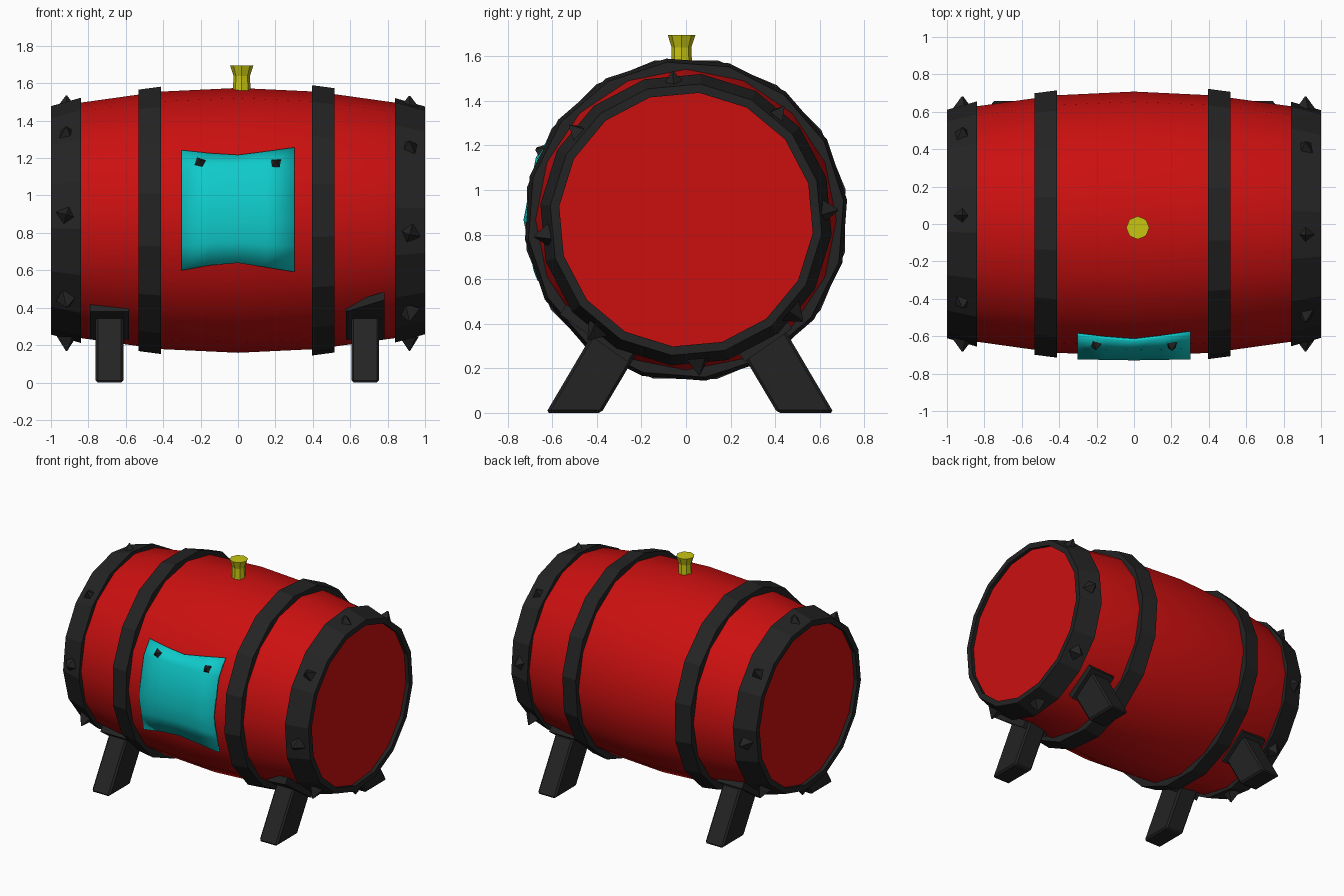
import bpy, bmesh
from math import sin, cos, pi, radians, asin
from mathutils import Matrix, Vector

if "Cube" in bpy.data.objects:
    bpy.data.objects.remove(bpy.data.objects["Cube"])

CZ = 0.867  # height of the barrel axis
SIDES = 16


def material(name, rgb):
    m = bpy.data.materials.new(name)
    m.diffuse_color = (*rgb, 1)
    m.use_nodes = True
    m.node_tree.nodes["Principled BSDF"].inputs["Base Color"].default_value = m.diffuse_color
    return m


RED = material("red_paint", (0.6, 0.005, 0.005))
IRON = material("dark_iron", (0.017, 0.017, 0.017))
CYAN = material("cyan_sheet", (0.005, 0.6, 0.6))
BRASS = material("yellow_stopper", (0.58, 0.56, 0.005))


def finish(bm, name, mat, smooth=None):
    bmesh.ops.recalc_face_normals(bm, faces=bm.faces)
    me = bpy.data.meshes.new(name)
    bm.to_mesh(me)
    bm.free()
    ob = bpy.data.objects.new(name, me)
    bpy.context.collection.objects.link(ob)
    me.materials.append(mat)
    if smooth:
        bpy.ops.object.select_all(action='DESELECT')
        bpy.context.view_layer.objects.active = ob
        ob.select_set(True)
        bpy.ops.object.shade_smooth_by_angle(angle=radians(smooth))
    return ob


def polar(x, r, deg):
    a = radians(deg)
    return Vector((x, r * cos(a), CZ + r * sin(a)))


def revolve(name, mat, profile, phase=0, hollow=False, smooth=None):
    """Turn (x, radius) points around the barrel axis."""
    bm = bmesh.new()
    rings = [[bm.verts.new(polar(x, r, phase + 360 * i / SIDES)) for i in range(SIDES)]
             for x, r in profile]
    pairs = list(zip(rings, rings[1:]))
    if hollow:
        pairs.append((rings[-1], rings[0]))
    else:
        bm.faces.new(rings[0])
        bm.faces.new(rings[-1])
    for a, b in pairs:
        for i in range(SIDES):
            j = (i + 1) % SIDES
            bm.faces.new((a[i], a[j], b[j], b[i]))
    return finish(bm, name, mat, smooth)


def add_spike(bm, x, r, deg, size, height, spin):
    """Four-sided pyramid pointing straight out from the barrel axis."""
    out = polar(x, 1, deg) - Vector((x, 0, CZ))
    rot = out.to_track_quat('Z', 'X').to_matrix().to_4x4()
    m = Matrix.Translation(polar(x, r + height / 2, deg)) @ rot @ Matrix.Rotation(radians(spin), 4, 'Z')
    bmesh.ops.create_cone(bm, cap_ends=True, segments=4, radius1=size, radius2=0.004,
                          depth=height, matrix=m)


# Barrel body with bulging staves and flat heads
half = [(0.97, 0.592), (0.85, 0.628), (0.42, 0.688)]
revolve("barrel_body", RED,
        [(-x, r) for x, r in half] + [(0, 0.708)] + half[::-1], smooth=40)

# Iron hoops, end hoops carry spikes
for side, s, end_phase, mid_phase, spike_phase in (("left", -1, 4, 11, -4), ("right", 1, 16.5, 7, 5)):
    revolve(side + "_end_hoop", IRON,
            [(s * 1.0, 0.572), (s * 1.0, 0.612), (s * 0.84, 0.657), (s * 0.84, 0.59)],
            end_phase, hollow=True)
    dx = -0.017 if s < 0 else 0
    revolve(side + "_middle_hoop", IRON,
            [(s * 0.395 + dx, 0.66), (s * 0.395 + dx, 0.728), (s * 0.515 + dx, 0.712), (s * 0.515 + dx, 0.65)],
            mid_phase, hollow=True)
    bm = bmesh.new()
    for i in range(8):
        add_spike(bm, s * 0.917, 0.61, spike_phase + 45 * i, 0.06, 0.074, 15 + 37 * i)
    bmesh.ops.translate(bm, verts=bm.verts, vec=(0, 0, -0.016))
    finish(bm, side + "_hoop_spikes", IRON)


# Curved sheet wrapped on the front, with wavy upper and lower edges
def body_radius(x, deg):
    r = 0.708 - 0.052 * abs(x)
    step = 360 / SIDES
    return r * cos(pi / SIDES) / cos(radians((deg % step) - step / 2))


bm = bmesh.new()
cols = []
for x, z0, z1 in ((-0.303, 0.605, 1.24), (-0.15, 0.632, 1.22), (0, 0.645, 1.208),
                  (0.15, 0.622, 1.23), (0.303, 0.597, 1.255)):
    lo, hi = (asin((z - CZ) / 0.7) * 180 / pi for z in (z0, z1))
    col = []
    for deg in (lo, lo / 2, 0, 11.25, 22.5, hi):
        gap = 0.013 + 0.035 * abs(x) * cos(radians(2 * deg))
        col.append(bm.verts.new(polar(x, body_radius(x, deg) + gap, 180 - deg)))
    cols.append(col)
for a, b in zip(cols, cols[1:]):
    for i in range(len(a) - 1):
        bm.faces.new((a[i], a[i + 1], b[i + 1], b[i]))
sheet = finish(bm, "front_sheet", CYAN, smooth=30)
mod = sheet.modifiers.new("thickness", 'SOLIDIFY')
mod.thickness = 0.016
mod.offset = 0

# Two studs holding the sheet
bm = bmesh.new()
add_spike(bm, -0.203, 0.695, 154.5, 0.055, 0.05, 25)
add_spike(bm, 0.203, 0.695, 155, 0.055, 0.05, 45)
finish(bm, "sheet_studs", IRON)


# Splayed legs, each with a mounting pad against the barrel
def hexahedron(name, bottom, top, bevel=0.0):
    bm = bmesh.new()
    b = [bm.verts.new(p) for p in bottom]
    t = [bm.verts.new(p) for p in top]
    bm.faces.new(b)
    bm.faces.new(t)
    for i in range(4):
        j = (i + 1) % 4
        bm.faces.new((b[i], b[j], t[j], t[i]))
    if bevel:
        bmesh.ops.bevel(bm, geom=bm.edges[:], offset=bevel, segments=1, affect='EDGES')
    return finish(bm, name, IRON)


def rect(xc, hw, y0, z0, y1, z1):
    return [(xc - hw, y0, z0), (xc + hw, y0, z0), (xc + hw, y1, z1), (xc - hw, y1, z1)]


for end, xc in (("left", -0.687), ("right", 0.68)):
    for face, s, inner, outer in (("front", -1, 0.38, 0.628), ("back", 1, 0.41, 0.663)):
        hexahedron(f"{face}_{end}_leg",
                   rect(xc, 0.074, s * inner, 0, s * outer, 0),
                   rect(xc, 0.074, s * (inner - 0.19), 0.32, s * (outer - 0.215), 0.365), 0.012)
        # pad lies tangent to the barrel
        n = Vector((0, s * 0.574, -0.819))
        t = Vector((0, s * 0.819, 0.574))
        c = Vector((xc, 0, CZ)) + n * 0.645
        corners = [(-0.103, -0.15), (0.103, -0.15), (0.103, 0.11), (-0.103, 0.11)]
        if (face, end) == ("front", "right"):
            corners[2] = (0.103, 0.22)  # one bent corner
        pts = [c + Vector((x, 0, 0)) + t * u for x, u in corners]
        hexahedron(f"{face}_{end}_leg_pad", [p - n * 0.025 for p in pts], [p + n * 0.028 for p in pts])

# Flared eight-sided stopper on top
bm = bmesh.new()
rings = [[bm.verts.new((0.02 + r * cos(pi * i / 4), -0.02 + r * sin(pi * i / 4), z))
          for i in range(8)] for z, r in ((1.54, 0.048), (1.64, 0.044), (1.695, 0.062))]
for a, b in zip(rings, rings[1:]):
    for i in range(8):
        bm.faces.new((a[i], a[(i + 1) % 8], b[(i + 1) % 8], b[i]))
bm.faces.new(rings[0])
bm.faces.new(rings[-1])
finish(bm, "stopper", BRASS)
